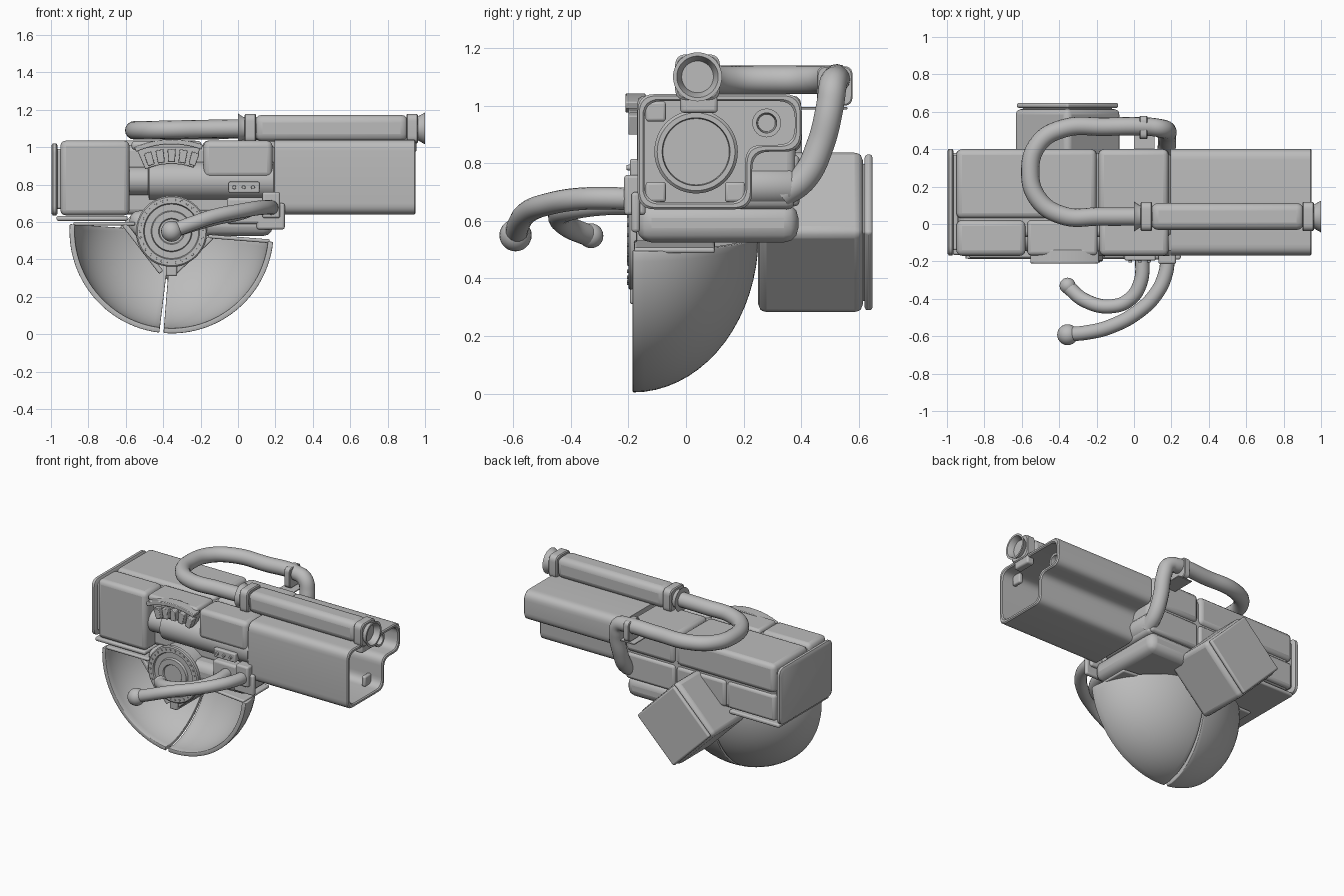
import bpy, bmesh, math
from mathutils import Vector, Matrix

if "Cube" in bpy.data.objects:
    bpy.data.objects.remove(bpy.data.objects["Cube"])

grey = bpy.data.materials.new("plain_grey")
grey.use_nodes = True
COLOUR = (0.5, 0.5, 0.5, 1)
grey.diffuse_color = COLOUR
grey.node_tree.nodes["Principled BSDF"].inputs["Base Color"].default_value = COLOUR


def finish(name, bm, bevel=0, segments=3):
    bmesh.ops.recalc_face_normals(bm, faces=bm.faces)
    me = bpy.data.meshes.new(name)
    bm.to_mesh(me)
    bm.free()
    ob = bpy.data.objects.new(name, me)
    bpy.context.collection.objects.link(ob)
    me.materials.append(grey)
    bpy.ops.object.select_all(action='DESELECT')
    ob.select_set(True)
    bpy.context.view_layer.objects.active = ob
    if bevel:
        mod = ob.modifiers.new("round", 'BEVEL')
        mod.width, mod.segments = bevel, segments
    bpy.ops.object.shade_smooth_by_angle(angle=math.radians(35))
    return ob


def box(name, x, y, z, bevel=0.02, turn=0):
    """Rounded box from (min, max) ranges, turned about the y axis."""
    bm = bmesh.new()
    size = [b - a for a, b in (x, y, z)]
    bmesh.ops.create_cube(bm, size=1, matrix=Matrix.Diagonal((*size, 1)))
    ob = finish(name, bm, bevel)
    ob.location = [(a + b) / 2 for a, b in (x, y, z)]
    ob.rotation_euler.y = turn
    return ob


def skin(bm, rings):
    for a, b in zip(rings, rings[1:]):
        for i in range(len(a)):
            j = (i + 1) % len(a)
            bm.faces.new((a[i], a[j], b[j], b[i]))
    bm.faces.new(rings[0])
    bm.faces.new(rings[-1])


def lathe(name, axis, centre, profile, sides=48):
    """Solid of revolution; profile is (distance along axis, radius)."""
    bm = bmesh.new()
    rings = []
    for d, r in profile:
        ring = []
        for i in range(sides):
            a = math.tau * i / sides
            u, v = r * math.cos(a), r * math.sin(a)
            p = Vector((d, u, v)) if axis == 'x' else Vector((u, d, v))
            ring.append(bm.verts.new(p + Vector(centre)))
        rings.append(ring)
    skin(bm, rings)
    return finish(name, bm)


def rounded(points, r, n=6):
    """Round the corners of a polygon."""
    out = []
    pts = [Vector(p) for p in points]
    for i, c in enumerate(pts):
        p = c + (pts[i - 1] - c).normalized() * r
        q = c + (pts[(i + 1) % len(pts)] - c).normalized() * r
        for k in range(n + 1):
            t = k / n
            out.append(p * (1 - t) ** 2 + c * 2 * t * (1 - t) + q * t * t)
    return out


def loft_x(name, outline, r, stations):
    """Loft a rounded y-z outline through (x, inset) stations."""
    bm = bmesh.new()
    skin(bm, [[bm.verts.new((x, p.x, p.y)) for p in rounded(outline(m), r)] for x, m in stations])
    return finish(name, bm)


def tube(name, points, radius):
    cu = bpy.data.curves.new(name, 'CURVE')
    cu.dimensions = '3D'
    cu.bevel_depth, cu.bevel_resolution = radius, 6
    cu.use_fill_caps = True
    cu.resolution_u = 10
    sp = cu.splines.new('BEZIER')
    sp.bezier_points.add(len(points) - 1)
    for b, p in zip(sp.bezier_points, points):
        b.co = p
        b.handle_left_type = b.handle_right_type = 'AUTO'
    cu.materials.append(grey)
    ob = bpy.data.objects.new(name, cu)
    bpy.context.collection.objects.link(ob)


def ball(name, centre, r):
    bm = bmesh.new()
    bmesh.ops.create_uvsphere(bm, u_segments=24, v_segments=14, radius=r,
                              matrix=Matrix.Translation(centre))
    return finish(name, bm)


HX, HZ = -0.355, 0.55


def arc_plate(name, r0, r1, a0, a1, y, n=16):
    """Flat ring segment around the hub axis."""
    bm = bmesh.new()
    outline = [(r1, a0 + (a1 - a0) * i / n) for i in range(n + 1)]
    outline += [(r0, a) for _, a in reversed(outline)]
    skin(bm, [[bm.verts.new((HX + r * math.cos(math.radians(a)), d, HZ + r * math.sin(math.radians(a))))
               for r, a in outline] for d in y])
    return finish(name, bm, 0.004, 2)


# Rear and middle housing blocks
box("core", (-0.94, 0.2), (-0.07, 0.38), (0.64, 1.01), 0.03)
box("rear_front_block", (-0.95, -0.58), (-0.17, 0.02), (0.635, 1.035), 0.03)
box("rear_top_block", (-0.95, -0.2), (0.03, 0.4), (0.84, 1.035), 0.03)
box("middle_top_block", (-0.19, 0.185), (0.03, 0.4), (0.84, 1.035), 0.03)
box("upper_front_block", (-0.57, -0.195), (-0.168, 0.02), (0.985, 1.033), 0.02)
box("middle_front_block", (-0.185, 0.185), (-0.17, 0.02), (0.835, 1.035), 0.03)
for i, (a, b) in enumerate(((-0.95, -0.585), (-0.575, -0.2), (-0.19, 0.185))):
    box(f"back_lower_block_{i}", (a, b), (0.235, 0.395), (0.65, 0.83), 0.02)
box("rear_floor_plate", (-0.97, -0.59), (-0.165, 0.38), (0.606, 0.632), 0.01)
loft_x("end_plate", lambda m: [(-0.168 + m, 0.635 + m), (-0.168 + m, 1.02 - m), (0.402 - m, 1.02 - m), (0.402 - m, 0.635 + m)],
       0.05, [(-0.965, 0.01), (-0.972, 0), (-0.99, 0), (-0.998, 0.012)])
box("end_spacer", (-0.975, -0.94), (-0.14, 0.37), (0.67, 0.99), 0.01)
lathe("side_cylinder", 'x', (0, -0.07, 0.82), [(-0.58, 0.075), (-0.48, 0.075), (-0.475, 0.1), (0.19, 0.1)])
box("belly_block", (-0.58, 0.185), (-0.17, 0.39), (0.525, 0.66), 0.05)

# Hollow front casing with a stepped cross-section
loft_x("front_casing",
       lambda m: [(-0.168 + m, 0.64 + m), (-0.168 + m, 1.04 - m), (0.402 - m, 1.04 - m),
                  (0.402 - m, 0.84 + m), (0.23 - m, 0.84 + m), (0.23 - m, 0.64 + m)],
       0.06, [(0.195, 0), (0.943, 0), (0.95, 0.006), (0.95, 0.018), (0.943, 0.024), (0.35, 0.024)])
lathe("bore", 'x', (0, 0.035, 0.84), [(0.3, 0.145), (0.6, 0.145), (0.61, 0.135), (0.61, 0.118), (0.59, 0.115)])
lathe("small_bore", 'x', (0, 0.28, 0.94), [(0.3, 0.05), (0.88, 0.05), (0.88, 0.035), (0.8, 0.03)], 24)
for sy, sz in ((-0.105, 0.7), (0.17, 0.7), (-0.105, 0.98)):
    box("bore_corner_brace", (0.84, 0.87), (sy - 0.035, sy + 0.035), (sz - 0.035, sz + 0.035), 0.01)

# Sight on top: slab-sided body, flared muzzle and clamps
SY, SZ = 0.04, 1.1
box("sight_body", (0.09, 0.91), (SY - 0.072, SY + 0.072), (1.03, 1.173), 0.04)
lathe("sight_muzzle", 'x', (0, SY, SZ), [(0.9, 0.06), (0.955, 0.06), (1.0, 0.085), (1.0, 0.072), (0.955, 0.052), (0.9, 0.05)])
lathe("sight_rear_cup", 'x', (0, SY, SZ), [(0.0, 0.08), (0.03, 0.06), (0.1, 0.06)])
for x in (0.035, 0.9):
    loft_x("sight_clamp", lambda m: [(SY - 0.078 + m, 1.02 + m), (SY - 0.078 + m, 1.178 - m),
                                     (SY + 0.078 - m, 1.178 - m), (SY + 0.078 - m, 1.02 + m)],
           0.04, [(x, 0.006), (x + 0.006, 0), (x + 0.056, 0), (x + 0.062, 0.006)])
box("sight_front_foot", (0.9, 0.955), (SY - 0.06, SY + 0.07), (0.975, 1.05), 0.012)

# Looping hose from the sight down to the back
tube("hose", [(0.03, 0.04, 1.1), (-0.18, 0.04, 1.097), (-0.38, 0.045, 1.093), (-0.51, 0.13, 1.09), (-0.555, 0.28, 1.09),
              (-0.51, 0.43, 1.09), (-0.38, 0.51, 1.09), (-0.15, 0.52, 1.09), (0.08, 0.52, 1.09), (0.15, 0.51, 1.07),
              (0.175, 0.5, 1.0), (0.175, 0.465, 0.86), (0.175, 0.41, 0.75), (0.17, 0.33, 0.69)], 0.049)
loft_x("hose_clamp", lambda m: [(0.455 + m, 1.0 + m), (0.455 + m, 1.137 - m), (0.578 - m, 1.137 - m), (0.578 - m, 1.0 + m)],
       0.03, [(0.03, 0.004), (0.034, 0), (0.068, 0), (0.072, 0.004)])
box("hose_clamp_arm", (0.0, 0.11), (0.39, 0.56), (0.987, 0.995), 0.002)
lathe("hose_socket", 'y', (0.155, 0, 0.72), [(0.2, 0.07), (0.36, 0.07), (0.39, 0.05)], 24)

# Two open bowl petals with rounded rims
for name, a0, a1 in (("left_petal", 176, 263), ("right_petal", 265.5, 354)):
    bm = bmesh.new()
    rows = []
    for j in range(17):
        t = math.radians(84) * j / 16
        r = 0.546 * math.cos(t)
        rows.append([])
        for i in range(25):
            a = math.radians(a0 + (a1 - a0) * i / 24)
            rows[-1].append(bm.verts.new((HX + r * math.cos(a), -0.185 + 0.437 * math.sin(t), HZ + r * math.sin(a))))
    for a, b in zip(rows, rows[1:]):
        for i in range(24):
            bm.faces.new((a[i], a[i + 1], b[i + 1], b[i]))
    petal = finish(name, bm)
    solid = petal.modifiers.new("wall", 'SOLIDIFY')
    solid.thickness, solid.offset = 0.028, -1
    edge = petal.modifiers.new("round", 'BEVEL')
    edge.width, edge.segments = 0.008, 2

# Inner petal walls around the hub
for a, b in (((-0.61, 0.59), (-0.41, 0.33)), ((-0.35, 0.32), (-0.14, 0.52))):
    dx, dz = b[0] - a[0], b[1] - a[1]
    half = math.hypot(dx, dz) / 2
    mx, mz = (a[0] + b[0]) / 2, (a[1] + b[1]) / 2
    box("hub_wall", (mx - half, mx + half), (-0.178, 0.1), (mz - 0.014, mz + 0.014), 0.008, -math.atan2(dz, dx))
box("left_hub_arm", (-0.88, -0.55), (-0.18, 0.08), (0.58, 0.6), 0.008)
box("right_hub_arm", (-0.16, 0.17), (-0.18, 0.1), (0.5, 0.52), 0.008, 0.08)
box("lower_hub_arm", (-0.385, -0.325), (-0.195, 0.1), (0.31, 0.4), 0.01)

# Round hub with bolts and dial
lathe("hub", 'y', (HX, 0, HZ), [(0.23, 0.17), (-0.17, 0.17), (-0.172, 0.19), (-0.194, 0.19), (-0.2, 0.183),
                                (-0.2, 0.15), (-0.19, 0.145), (-0.19, 0.11), (-0.205, 0.105), (-0.205, 0.07), (-0.198, 0.065)], 64)
for i in range(30):
    a = math.tau * i / 30
    lathe("hub_bolt", 'y', (HX + 0.168 * math.cos(a), 0, HZ + 0.168 * math.sin(a)), [(-0.195, 0.007), (-0.205, 0.006)], 8)

# Fan of keys above the hub
arc_plate("key_arch", 0.465, 0.492, 70, 114, (-0.21, -0.14))
arc_plate("key_backing", 0.36, 0.47, 71, 113, (-0.165, -0.1))
for a in (73, 81.5, 90, 98.5, 107):
    arc_plate("key", 0.37, 0.44, a - 2.8, a + 2.8, (-0.2, -0.15), 4)

# Grips and their mount
tube("outer_grip", [(0.18, -0.17, 0.675), (0.17, -0.26, 0.678), (0.12, -0.37, 0.676), (0.02, -0.47, 0.66),
                    (-0.13, -0.55, 0.63), (-0.25, -0.58, 0.59), (-0.355, -0.59, 0.55)], 0.039)
ball("outer_grip_knob", (-0.355, -0.592, 0.55), 0.056)
tube("inner_grip", [(0.045, -0.17, 0.66), (0.035, -0.31, 0.655), (-0.02, -0.4, 0.64), (-0.12, -0.44, 0.62),
                    (-0.26, -0.41, 0.58), (-0.355, -0.335, 0.548)], 0.038)
ball("inner_grip_knob", (-0.355, -0.33, 0.548), 0.043)
box("grip_mount", (0.13, 0.225), (-0.215, -0.14), (0.62, 0.76), 0.012)
box("grip_mount_flange", (0.1, 0.25), (-0.19, -0.16), (0.56, 0.7), 0.012)
box("grip_bridge", (-0.06, 0.14), (-0.19, -0.05), (0.59, 0.73), 0.015)
box("switch_plate", (-0.05, 0.115), (-0.195, -0.06), (0.755, 0.815), 0.008)
for x in (-0.02, 0.03, 0.08):
    lathe("switch", 'y', (x, 0, 0.785), [(-0.19, 0.011), (-0.206, 0.009)], 12)

# Pack on the back, standing on its corner
for name, half, y, bevel in (("pack", 0.205, (0.25, 0.615), 0.03), ("pack_spacer", 0.17, (0.6, 0.63), 0.005),
                             ("pack_plate", 0.195, (0.62, 0.648), 0.012)):
    box(name, (HX - half, HX + half), y, (0.56 - half, 0.56 + half), bevel, math.pi / 4)
